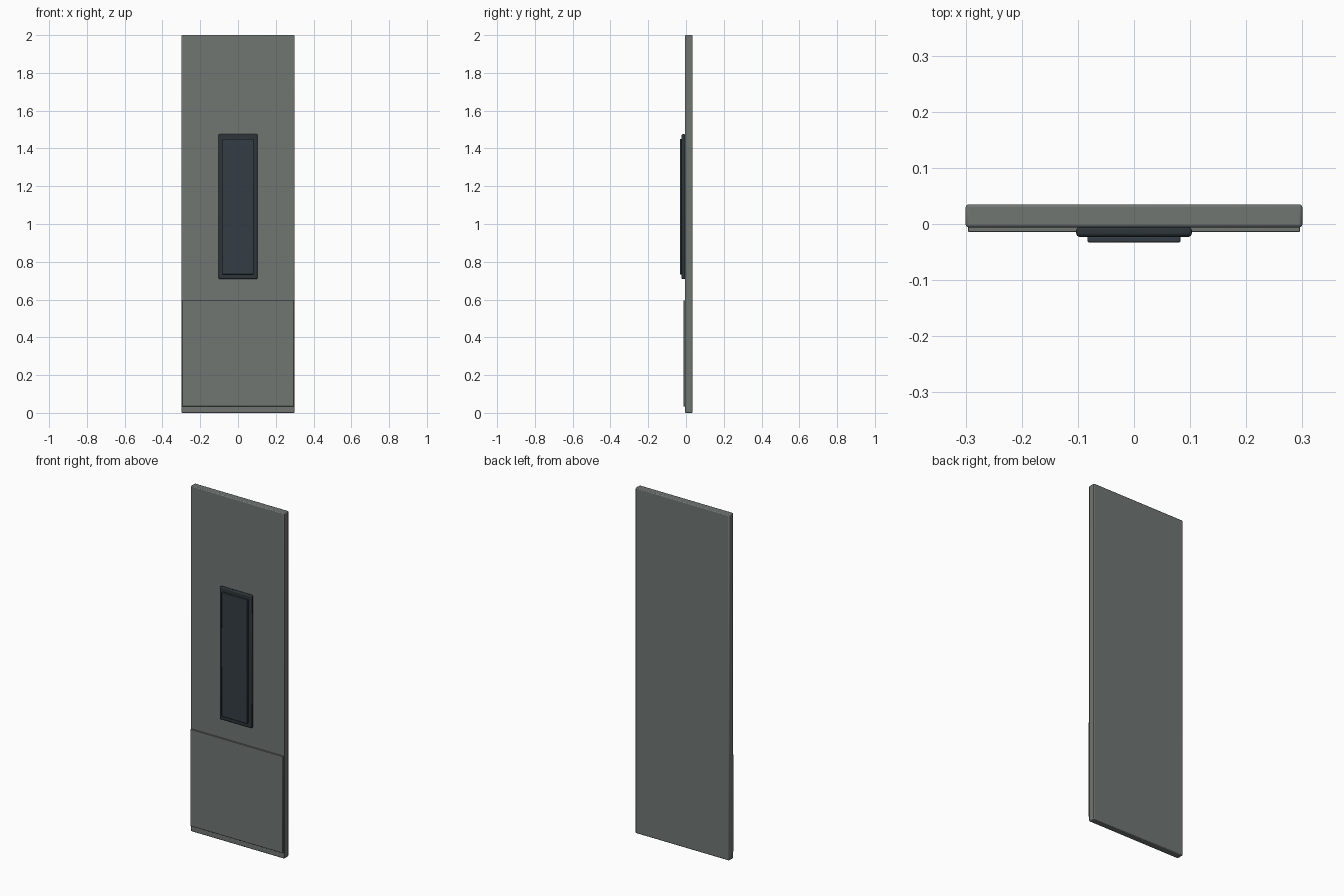
import bpy

cube = bpy.data.objects.get("Cube")
if cube:
    bpy.data.objects.remove(cube, do_unlink=True)


def material(name, rgb):
    mat = bpy.data.materials.new(name)
    mat.use_nodes = True
    mat.diffuse_color = (*rgb, 1)
    mat.node_tree.nodes["Principled BSDF"].inputs["Base Color"].default_value = (*rgb, 1)
    return mat


def panel(name, half_width, y, z, bevel, mat, segments=2):
    """Bevelled slab, centred on x, spanning the y and z ranges."""
    bpy.ops.mesh.primitive_cube_add(
        size=1, location=(0, (y[0] + y[1]) / 2, (z[0] + z[1]) / 2))
    obj = bpy.context.object
    obj.name = name
    obj.scale = (2 * half_width, y[1] - y[0], z[1] - z[0])
    bpy.ops.object.transform_apply(location=False, rotation=False, scale=True)
    obj.data.materials.append(mat)
    mod = obj.modifiers.new("Rounded edges", "BEVEL")
    mod.width = bevel
    mod.segments = segments
    bpy.ops.object.shade_smooth_by_angle()
    return obj


grey = material("grey green paint", (0.16, 0.18, 0.17))
dark = material("dark frame", (0.026, 0.036, 0.041))
glass = material("dark blue grey glass", (0.034, 0.048, 0.056))

# Door leaf and the kick plate on its front
panel("door_leaf", 0.30, (-0.006, 0.035), (0, 2), 0.005, grey)
panel("kick_plate", 0.296, (-0.014, -0.005), (0.035, 0.595), 0.001, grey, 1)

# Window frame with a raised pane
panel("window_frame", 0.103, (-0.023, -0.005), (0.708, 1.476), 0.006, dark)
panel("window_pane", 0.083, (-0.033, -0.022), (0.733, 1.451), 0.003, glass)
